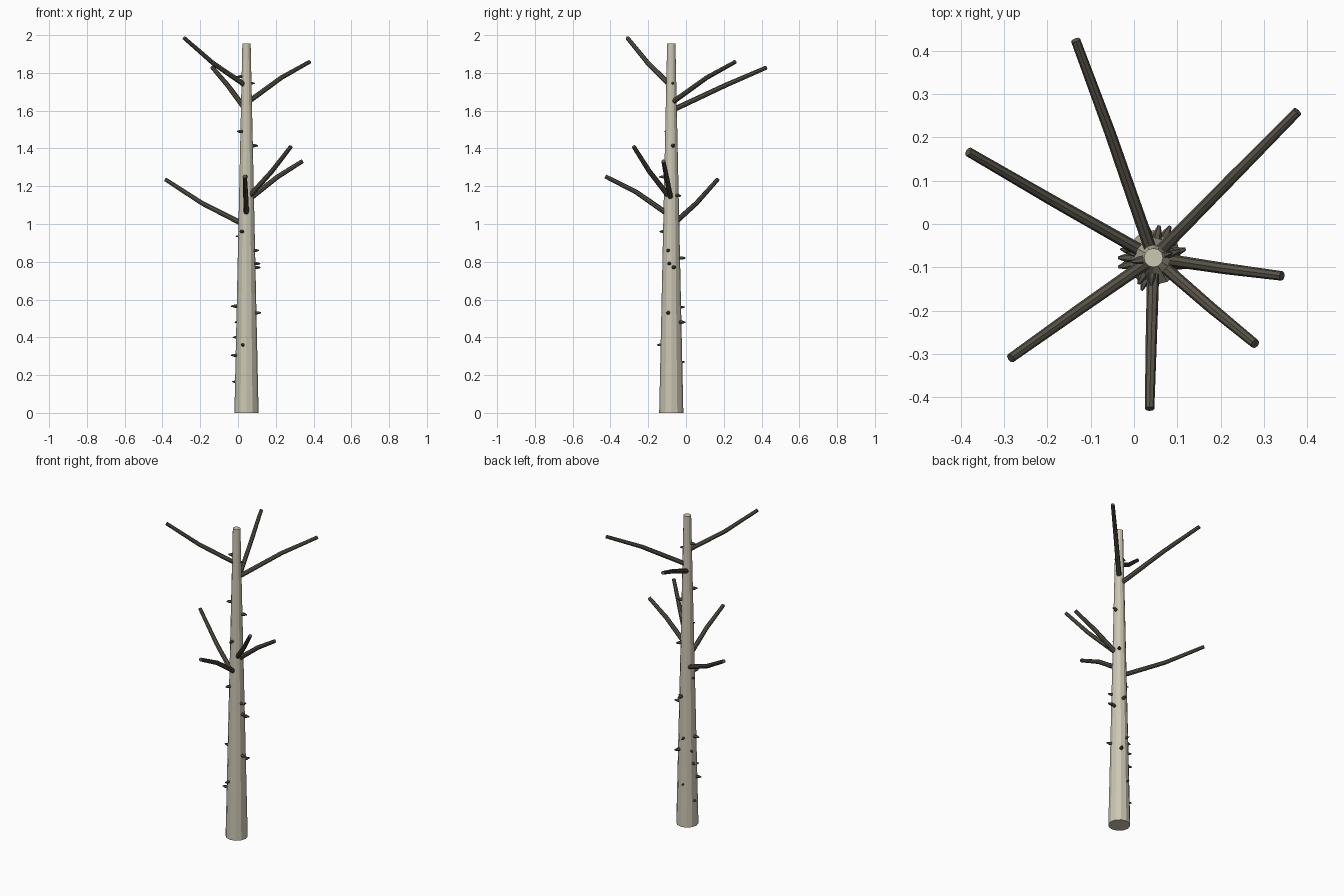
import bpy, bmesh, math
from mathutils import Vector

if "Cube" in bpy.data.objects:
    bpy.data.objects.remove(bpy.data.objects["Cube"], do_unlink=True)

CENTER = Vector((0.045, -0.078, 0))
HEIGHT, R_BASE, R_TOP = 1.955, 0.064, 0.022


def material(name, rgb):
    m = bpy.data.materials.new(name)
    m.use_nodes = True
    m.diffuse_color = (*rgb, 1)
    m.node_tree.nodes["Principled BSDF"].inputs["Base Color"].default_value = (*rgb, 1)
    return m


PALE = material("pale bark", (0.60, 0.57, 0.45))
DARK = material("dark bark", (0.10, 0.09, 0.068))


def trunk_radius(z):
    return R_BASE + (R_TOP - R_BASE) * z / HEIGHT


def tube(name, points, radii, sides, mat):
    """Flat-sided capped tube swept along points."""
    pts = [Vector(p) for p in points]
    bm = bmesh.new()
    rings = []
    for i, (p, r) in enumerate(zip(pts, radii)):
        d = pts[min(i + 1, len(pts) - 1)] - pts[max(i - 1, 0)]
        d.normalize()
        side = d.cross(Vector((0, 0, 1)))
        side = side.normalized() if side.length > 1e-4 else Vector((1, 0, 0))
        up = d.cross(side)
        angles = [math.tau * k / sides for k in range(sides)]
        rings.append([bm.verts.new(p + r * (math.cos(a) * side + math.sin(a) * up))
                      for a in angles])
    for a, b in zip(rings, rings[1:]):
        for k in range(sides):
            n = (k + 1) % sides
            bm.faces.new((a[k], a[n], b[n], b[k]))
    bm.faces.new(rings[0])
    bm.faces.new(rings[-1])
    bmesh.ops.recalc_face_normals(bm, faces=bm.faces)
    me = bpy.data.meshes.new(name)
    bm.to_mesh(me)
    bm.free()
    me.materials.append(mat)
    ob = bpy.data.objects.new(name, me)
    bpy.context.collection.objects.link(ob)
    return ob


# Tapered trunk
tube("trunk", [CENTER, CENTER + Vector((0, 0, HEIGHT))], [R_BASE, R_TOP], 12, PALE)

# Bent branches: root height, bend point, tip
branches = [
    (1.73, (-0.13, -0.20, 1.85), (-0.285, -0.31, 1.985)),
    (1.64, (0.23, 0.11, 1.775), (0.378, 0.26, 1.858)),
    (1.60, (-0.055, 0.21, 1.735), (-0.135, 0.425, 1.828)),
    (1.13, (0.18, -0.195, 1.28), (0.28, -0.277, 1.41)),
    (1.12, (0.21, -0.103, 1.25), (0.342, -0.12, 1.333)),
    (0.99, (-0.19, 0.055, 1.11), (-0.383, 0.167, 1.235)),
    (1.04, (0.04, -0.265, 1.17), (0.036, -0.427, 1.252)),
]
for i, (z, bend, tip) in enumerate(branches):
    root = CENTER + Vector((0, 0, z))
    tube(f"branch_{i + 1}", [root, bend, tip], [0.0145, 0.013, 0.011], 8, DARK)

# Short pointed twig stubs: height, compass angle, size
stubs = [
    (1.78, 190, 1), (1.745, 15, .7), (1.49, 215, 1), (1.415, 15, 1.1),
    (1.25, 265, 1), (1.15, 50, 1), (0.96, 240, 1), (0.935, 170, .6),
    (0.86, -20, .9), (0.82, 80, 1.1), (0.79, -12, 1), (0.77, 15, 1.1),
    (0.565, 180, 1.1), (0.56, 100, .8), (0.53, -17, 1), (0.48, 62, 1.1),
    (0.48, 150, .7), (0.40, 160, .8), (0.36, 250, .9), (0.305, 195, 1),
    (0.27, 100, .6), (0.165, 165, .7),
]
for i, (z, deg, s) in enumerate(stubs):
    a = math.radians(deg)
    out = Vector((math.cos(a), math.sin(a), 0))
    surface = CENTER + Vector((0, 0, z)) + out * trunk_radius(z)
    tube(f"twig_stub_{i + 1}",
         [surface - out * 0.012, surface + out * 0.010 * s, surface + out * 0.027 * s],
         [0.010 * s, 0.009 * s, 0.003 * s], 6, DARK)
